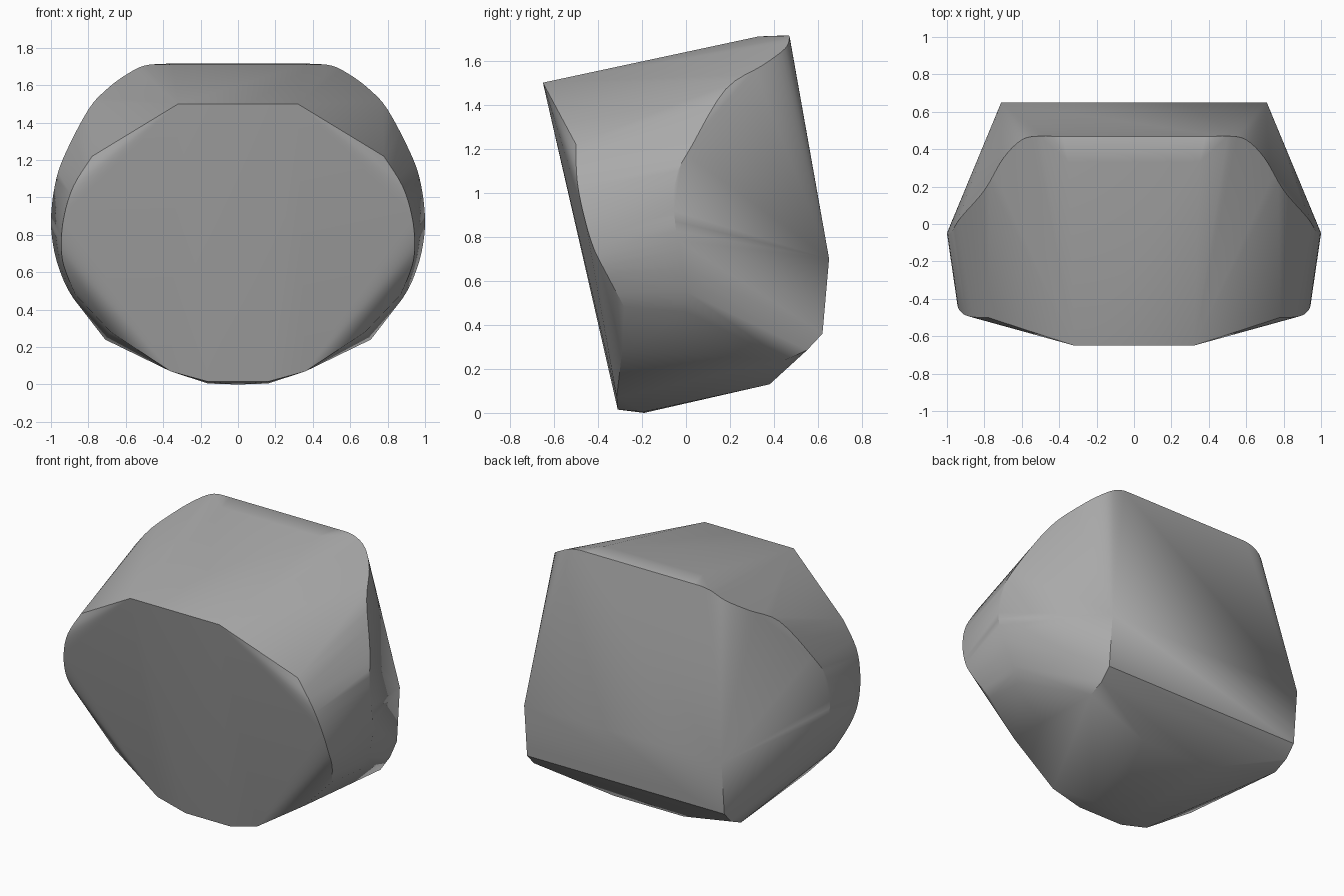
import bpy, bmesh, math

# Remove the default cube only
cube = bpy.data.objects.get("Cube")
if cube:
    bpy.data.objects.remove(cube, do_unlink=True)

# One flat grey material
grey = bpy.data.materials.new("stone_grey")
grey.use_nodes = True
colour = (0.4, 0.4, 0.4, 1)
grey.diffuse_color = colour
grey.node_tree.nodes["Principled BSDF"].inputs["Base Color"].default_value = colour


def smooth_path(points, steps=4):
    """Catmull-Rom path through the given points."""
    pts = [points[0]] + points + [points[-1]]
    path = []
    for a, b, c, d in zip(pts, pts[1:], pts[2:], pts[3:]):
        for i in range(steps):
            t = i / steps
            path.append(tuple(
                q + t / 2 * (r - p + t * (2*p - 5*q + 4*r - s + t * (3*(q - r) + s - p)))
                for p, q, r, s in zip(a, b, c, d)))
    return path + [points[-1]]


# Rounded rim around the front face
front_rim = smooth_path([
    (.78, -.5, 1.22), (.88, -.495, 1.06), (.93, -.465, .9),
    (.945, -.42, .75), (.93, -.36, .63), (.87, -.28, .48)])
# Widest rim, from the top back edge down to the underside
side_rim = smooth_path([
    (.38, .465, 1.715), (.5, .47, 1.705), (.6, .45, 1.655), (.7, .35, 1.58),
    (.8, .18, 1.47), (.93, .03, 1.22), (.98, -.05, 1.06), (1, -.05, .87),
    (.98, -.02, .7), (.93, 0, .55), (.88, 0, .46)])
# Back edge, underside and front corners
corners = [
    (.32, -.65, 1.5), (.33, -.635, 1.475), (.35, .33, 1.71),
    (.71, .65, .7), (.71, .62, .36), (.71, .55, .285), (.71, .45, .24), (.7, .3, .25),
    (.25, .38, .13), (.68, -.29, .28), (.72, -.2, .32),
    (.36, -.315, .07), (.16, -.31, .015), (.16, -.19, .005), (0, -.19, 0)]

# Mirrored shell wrapped tightly round the rims and corners
bm = bmesh.new()
for x, y, z in front_rim + side_rim + corners:
    for side in (1, -1):
        bm.verts.new((x * side, y, z))
bmesh.ops.remove_doubles(bm, verts=bm.verts, dist=0.001)
hull = bmesh.ops.convex_hull(bm, input=bm.verts)
unused = {v for v in hull["geom_interior"] + hull["geom_unused"]
          if isinstance(v, bmesh.types.BMVert)}
bmesh.ops.delete(bm, geom=list(unused), context='VERTS')
bmesh.ops.recalc_face_normals(bm, faces=bm.faces)
mesh = bpy.data.meshes.new("faceted_block")
bm.to_mesh(mesh)
bm.free()
mesh.materials.append(grey)
block = bpy.data.objects.new("faceted_block", mesh)
bpy.context.collection.objects.link(block)

# Soft shading with crisp edges
bpy.context.view_layer.objects.active = block
block.select_set(True)
bpy.ops.object.shade_smooth_by_angle(angle=math.radians(30))
